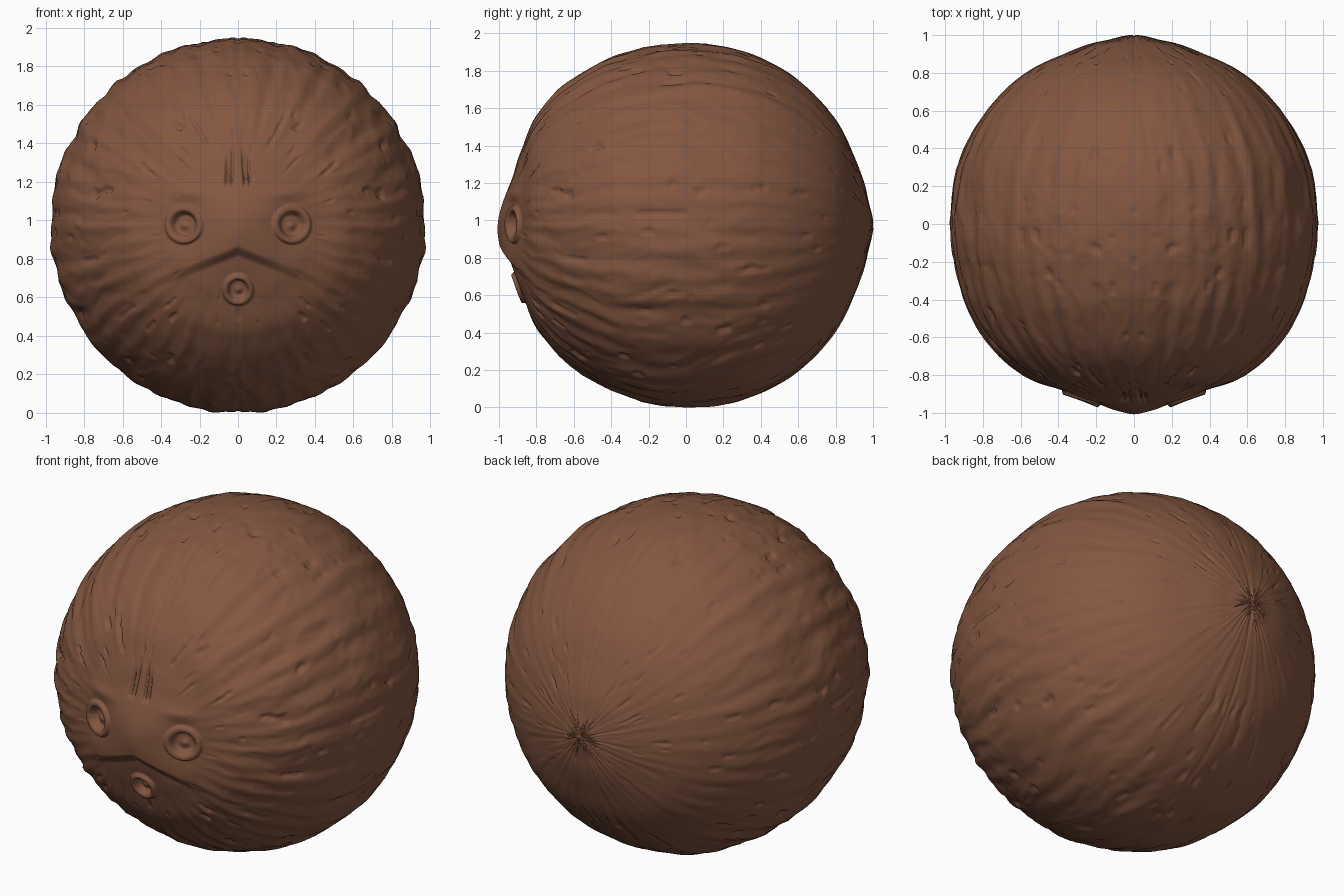
import bpy, math
from mathutils import Vector, noise

if "Cube" in bpy.data.objects:
    bpy.data.objects.remove(bpy.data.objects["Cube"])

RINGS, SEGS = 300, 360
CZ = 0.983


def step(a, b, v):
    t = min(1, max(0, (v - a) / (b - a)))
    return t * t * (3 - 2 * t)


def gauss(v, w):
    return math.exp(-(v / w) ** 2)


# Radius against polar angle (0 = front, pi = back)
PROFILE = [(0, .965), (.27, .962), (.42, .967), (.64, .99), (.8, .993), (1.04, .985),
           (1.36, .972), (1.57, .97), (2.0, .979), (2.22, .982), (2.5, .982),
           (2.74, .973), (2.97, .982), (math.pi, 1.0)]


def base_radius(t):
    for (a, ra), (b, rb) in zip(PROFILE, PROFILE[1:]):
        if t <= b:
            return ra + (rb - ra) * step(a, b, t)
    return PROFILE[-1][1]


def pore(x, z, cx, cz, r, wide):
    """Round pore: soft hollow around it, raised rim, sunken middle and small plug."""
    d = math.hypot(x - cx, z - cz) / r
    if d > 4:
        return 0
    h = -wide * gauss(d, 1.5)
    h += 0.022 * step(1.1, 0.93, d) - 0.042 * step(0.75, 0.5, d)
    h += 0.014 * gauss(math.hypot(x - cx - .003, z - cz + .008) / r, 0.2)
    return h


def face_relief(x, z):
    ax = abs(x)
    # brow and nose ridge, cut off below by a chevron edge
    edge = z - (0.87 - 0.40 * ax)
    h = 0.036 * gauss(x, .33) * step(-.05, .015, edge) * step(1.27, 1.0, z)
    h += 0.008 * gauss(x, .05) * gauss(z - .95, .08)
    # eyes and mouth
    h += pore(ax, z, .28, .99, .098, .03)
    h += pore(x, z, 0, .65, .078, .012)
    # brow overhang
    h += 0.014 * gauss(ax - .25, .09) * gauss(z - 1.15, .035)
    # split forehead fibres
    for k, top in ((.03, 1.42), (.055, 1.38)):
        h -= 0.022 * gauss(ax - k + .05 * (z - 1.3), .008) * step(1.17, 1.22, z) * step(top, top - .1, z)
    return h


def point(t, p):
    sx, sz = math.cos(p), math.sin(p)
    s = math.sin(t)
    r = base_radius(t)
    r -= 0.03 * max(0, -sz) * gauss(t - .85, .4)
    ax = abs(sx)
    # long fibres running front to back, mirrored left to right
    amp = step(.3, .9, t) * (1 - .8 * step(1.7, 2.6, t))
    wob = .12 * noise.noise(Vector((ax * 2, sz * 2, t * 3)))
    q = Vector((ax * 7 + wob * 5, sz * 7 + wob * 5, t * 1.6))
    fib = noise.noise(q) + .6 * noise.noise(q * 2.1 + Vector((5, 3, 1)))
    r += .011 * amp * fib
    # fine wrinkles and torn slits
    w = noise.noise(Vector((ax * 16 + wob * 14, sz * 16 + wob * 14, t * 6 + 9)))
    r += .004 * amp * (1 - abs(w) * 2)
    c = noise.noise(Vector((ax * 22, sz * 22, t * 7 + 20)))
    r -= .014 * step(.5, .62, c) * step(.3, .6, t) * (1 - .5 * step(1.7, 2.6, t))
    # scalloped edge and middle seam
    r += .003 * amp * math.cos(44 * p)
    r -= .006 * gauss(s * sx, .008) * step(.4, .6, t)
    if t < .75:
        r += face_relief(r * s * sx, CZ + r * s * sz)
    return (r * s * sx, -r * math.cos(t), CZ + r * s * sz)


# Husk shell with its poles at front and back
verts = [point(0, 0)]
for i in range(1, RINGS):
    t = math.pi * (i / RINGS) ** 1.2
    verts += [point(t, 2 * math.pi * j / SEGS) for j in range(SEGS)]
verts.append(point(math.pi, 0))
last = len(verts) - 1
faces = []
for j in range(SEGS):
    k = (j + 1) % SEGS
    faces.append((0, 1 + j, 1 + k))
    for i in range(RINGS - 2):
        a, b = 1 + i * SEGS, 1 + (i + 1) * SEGS
        faces.append((a + j, b + j, b + k, a + k))
    e = 1 + (RINGS - 2) * SEGS
    faces.append((last, e + k, e + j))

low = min(v[2] for v in verts)
verts = [(x, y, z - low) for x, y, z in verts]
mesh = bpy.data.meshes.new("coconut_shell")
mesh.from_pydata(verts, [], faces)
mesh.update()
shell = bpy.data.objects.new("coconut_shell", mesh)
bpy.context.collection.objects.link(shell)
mesh.shade_smooth()

brown = bpy.data.materials.new("husk brown")
brown.diffuse_color = (0.23, 0.095, 0.052, 1)
brown.use_nodes = True
brown.node_tree.nodes["Principled BSDF"].inputs["Base Color"].default_value = brown.diffuse_color
mesh.materials.append(brown)
